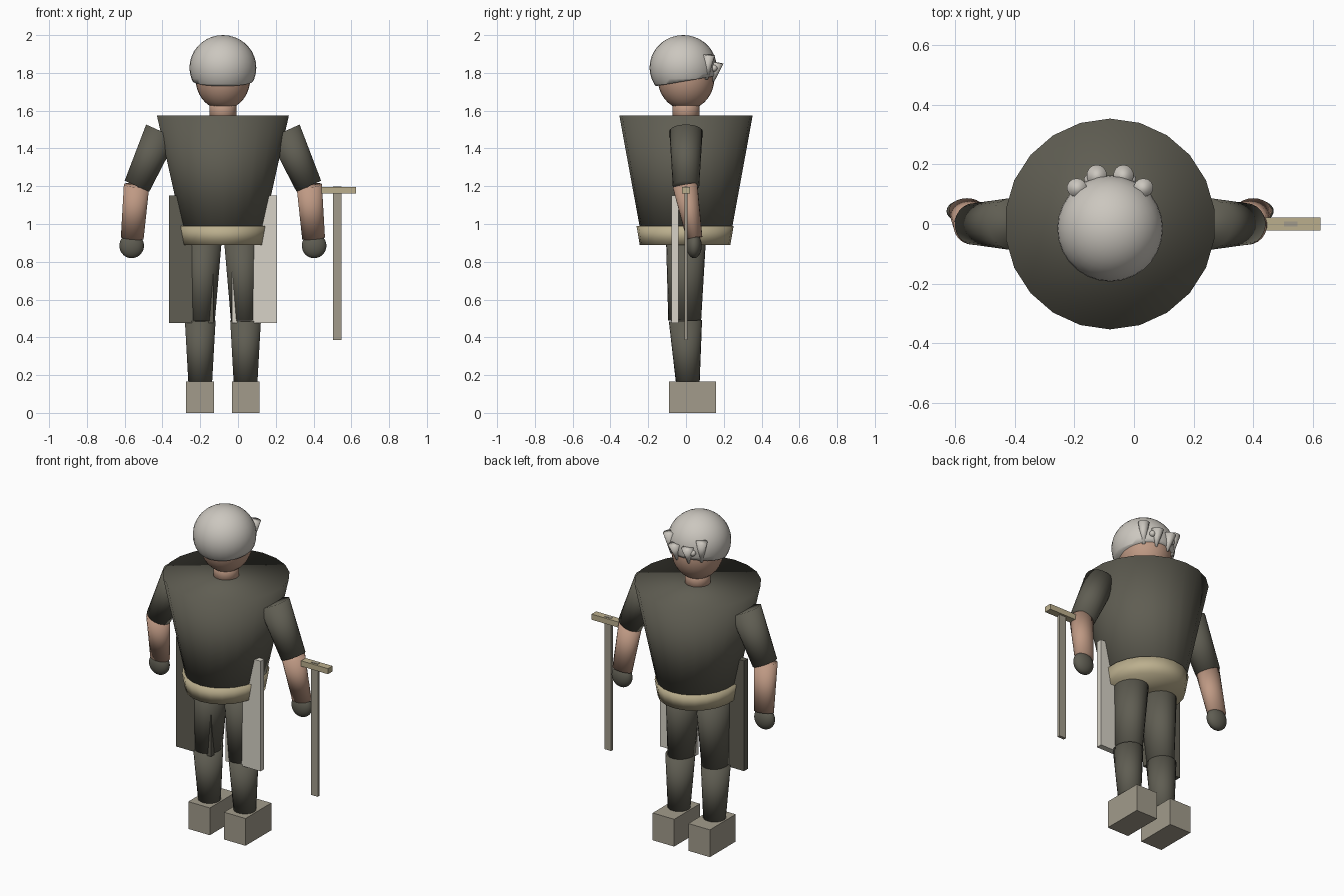
import bpy, bmesh, math
from mathutils import Vector, Matrix

if "Cube" in bpy.data.objects:
    bpy.data.objects.remove(bpy.data.objects["Cube"])

CX = -0.08  # the body's mirror plane; the cane sits off to one side


def material(name, rgb):
    m = bpy.data.materials.new(name)
    m.diffuse_color = (*rgb, 1)
    m.use_nodes = True
    m.node_tree.nodes["Principled BSDF"].inputs["Base Color"].default_value = m.diffuse_color
    return m


CLOTH = material("dark_cloth", (0.115, 0.11, 0.085))
SKIN = material("skin", (0.52, 0.32, 0.23))
HAIR = material("grey_hair", (0.60, 0.57, 0.52))
TAN = material("tan", (0.50, 0.43, 0.27))
LEATHER = material("boot_leather", (0.36, 0.33, 0.26))
PALE = material("pale_cloth", (0.68, 0.65, 0.57))


def finish(bm, name, mat, smooth=True):
    bmesh.ops.recalc_face_normals(bm, faces=bm.faces)
    for f in bm.faces:
        f.smooth = smooth
    mesh = bpy.data.meshes.new(name)
    bm.to_mesh(mesh)
    bm.free()
    mesh.materials.append(mat)
    ob = bpy.data.objects.new(name, mesh)
    bpy.context.collection.objects.link(ob)
    return ob


def limb(name, a, b, ra, rb, mat, n=22):
    """Capped tapered tube from a to b; ra and rb are (x, y) radii."""
    a, b = Vector(a), Vector(b)
    d = (b - a).normalized()
    u = Vector((0, 1, 0)).cross(d).normalized()
    v = d.cross(u)
    bm = bmesh.new()
    rings = []
    for c, r in ((a, ra), (b, rb)):
        rings.append([bm.verts.new(c + u * r[0] * math.sin(t) + v * r[1] * math.cos(t))
                      for t in (2 * math.pi * i / n for i in range(n))])
    for i in range(n):
        j = (i + 1) % n
        bm.faces.new((rings[0][i], rings[0][j], rings[1][j], rings[1][i]))
    bm.faces.new(rings[0])
    bm.faces.new(rings[1])
    return finish(bm, name, mat)


def ball(name, c, r, mat, cut=None, seg=28):
    """Ellipsoid; cut = (point, normal) removes the side the normal points to."""
    bm = bmesh.new()
    bmesh.ops.create_uvsphere(bm, u_segments=seg, v_segments=seg * 2 // 3, radius=1,
                              matrix=Matrix.Translation(c) @ Matrix.Diagonal((*r, 1)))
    if cut:
        bmesh.ops.bisect_plane(bm, geom=bm.verts[:] + bm.edges[:] + bm.faces[:],
                               plane_co=cut[0], plane_no=cut[1], clear_outer=True)
        bmesh.ops.holes_fill(bm, edges=[e for e in bm.edges if e.is_boundary], sides=0)
    return finish(bm, name, mat)


def box(name, lo, hi, mat):
    lo, hi = Vector(lo), Vector(hi)
    bm = bmesh.new()
    bmesh.ops.create_cube(bm, size=1, matrix=Matrix.Translation((lo + hi) / 2)
                          @ Matrix.Diagonal((*(hi - lo), 1)))
    return finish(bm, name, mat, False)


# Torso, belt, neck
limb("torso", (CX, 0, 1.575), (CX, 0, 0.93), (0.353, 0.353), (0.208, 0.235), CLOTH)
limb("belt", (CX, -0.005, 0.99), (CX, -0.005, 0.89), (0.236, 0.257), (0.218, 0.24), TAN)
limb("neck", (CX, 0, 1.66), (CX, 0, 1.54), (0.072, 0.072), (0.072, 0.072), SKIN)

# Head and slanted hair cap
ball("head", (CX, 0, 1.77), (0.145, 0.15, 0.165), SKIN)
ball("hair_cap", (CX, -0.015, 1.828), (0.177, 0.178, 0.172), HAIR,
     ((CX, 0, 1.757), (0, 0.17, -1)))

for s, side in ((-1, "left"), (1, "right")):
    def at(x, y, z):
        return (CX + s * x, y, z)

    # Tapered tufts and small beads on the face side
    limb("inner_tuft_" + side, at(0.045, 0.163, 1.855), at(0.04, 0.145, 1.755),
         (0.034, 0.036), (0.005, 0.005), HAIR, 14)
    limb("outer_tuft_" + side, at(0.112, 0.122, 1.895), at(0.10, 0.108, 1.765),
         (0.033, 0.031), (0.008, 0.008), HAIR, 14)
    ball("bead_" + side, at(0.07, 0.148, 1.825), (0.018, 0.018, 0.018), HAIR, seg=14)

    # Arms
    limb("upper_arm_" + side, at(0.325, 0, 1.49), at(0.455, 0, 1.20),
         (0.09, 0.088), (0.072, 0.07), CLOTH)
    limb("forearm_" + side, at(0.457, -0.005, 1.205), at(0.48, 0.045, 0.925),
         (0.068, 0.066), (0.061, 0.042), SKIN)
    ball("hand_" + side, at(0.483, 0.043, 0.885), (0.065, 0.04, 0.066), CLOTH)

    # Legs and boots
    limb("thigh_" + side, at(0.10, 0, 0.93), at(0.115, -0.007, 0.488),
         (0.096, 0.106), (0.073, 0.087), CLOTH)
    limb("shin_" + side, at(0.12, -0.003, 0.488), at(0.12, 0.01, 0.15),
         (0.082, 0.088), (0.063, 0.062), CLOTH)
    x = CX + s * 0.121
    box("boot_" + side, (x - 0.073, -0.09, 0), (x + 0.073, 0.16, 0.167), LEATHER)

    # Coat tails, one dark and one pale
    x = CX + s * 0.1675
    box("coat_tail_" + side, (x - 0.118, -0.076, 0.475), (x + 0.118, -0.04, 1.15),
        PALE if s > 0 else CLOTH)

# Cane with a cross handle
box("cane_shaft", (0.502, -0.009, 0.385), (0.547, 0.009, 1.198), LEATHER)
box("cane_handle", (0.425, -0.022, 1.162), (0.625, 0.022, 1.196), TAN)
